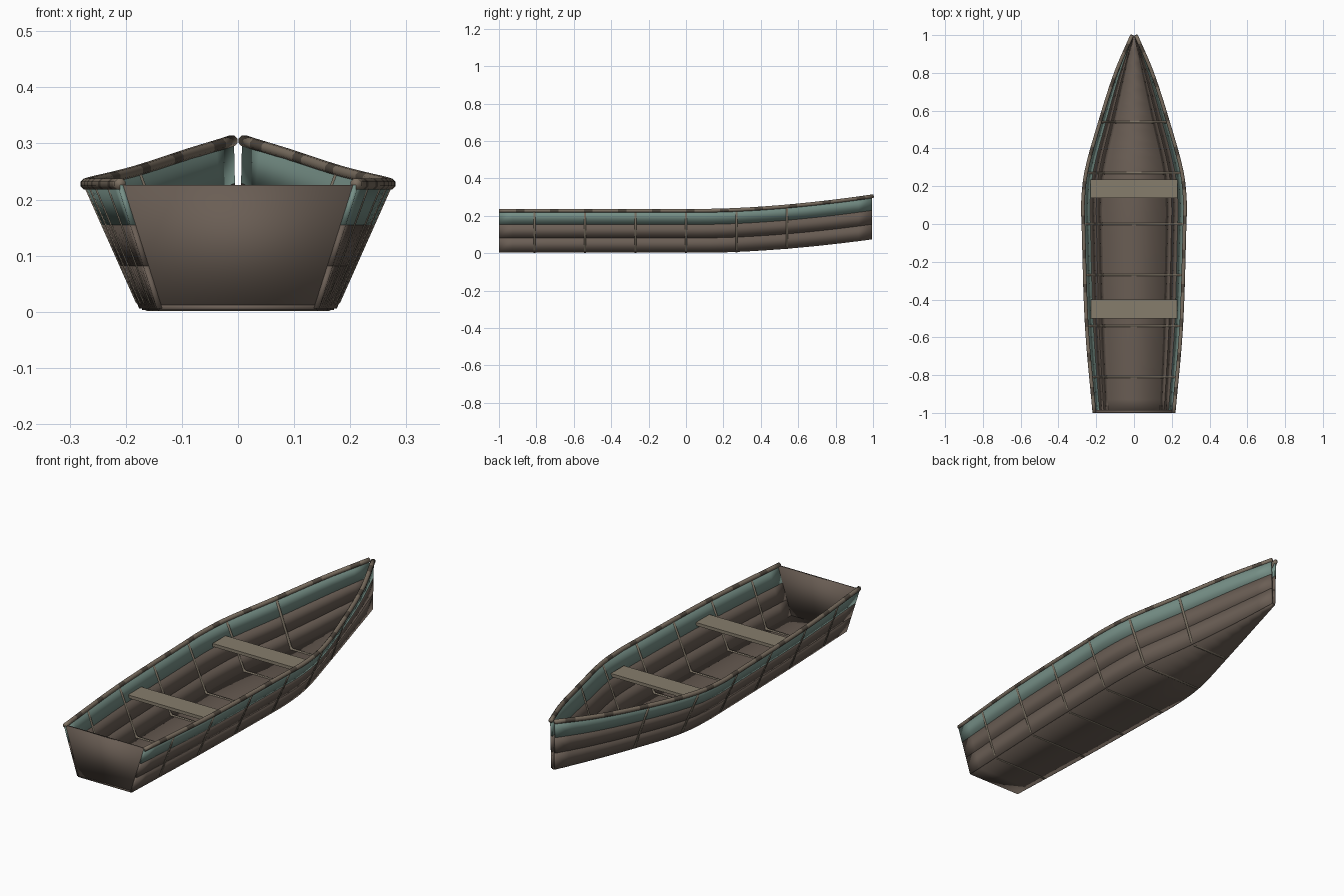
import bpy, bmesh, math
from mathutils import Vector

cube = bpy.data.objects.get("Cube")
if cube:
    bpy.data.objects.remove(cube, do_unlink=True)


def material(name, rgb):
    m = bpy.data.materials.new(name)
    m.use_nodes = True
    m.diffuse_color = (*rgb, 1)
    m.node_tree.nodes["Principled BSDF"].inputs["Base Color"].default_value = (*rgb, 1)
    return m


BROWN = material("brown wood", (0.145, 0.112, 0.09))
TEAL = material("faded teal paint", (0.18, 0.275, 0.24))
SEAT = material("pale seat wood", (0.24, 0.205, 0.15))
RAIL = material("tan rail wood", (0.2, 0.16, 0.12))
DARK = material("dark rail wood", (0.085, 0.068, 0.052))
RIB = material("rib wood", (0.19, 0.16, 0.12))

# Half widths along the length: (y, top edge, bottom edge)
KNOTS = [(-1, 0.21, 0.14), (-0.54, 0.25, 0.158), (0, 0.268, 0.17), (0.12, 0.27, 0.17),
         (0.28, 0.252, 0.157), (0.54, 0.18, 0.1), (0.8, 0.096, 0.045), (1, 0.01, 0.006)]


def half_width(y, col):
    """Smooth cubic through the knots."""
    i = max(k for k in range(len(KNOTS) - 1) if KNOTS[k][0] <= y + 1e-6)

    def slope(k):
        a, b = KNOTS[max(k - 1, 0)], KNOTS[min(k + 1, len(KNOTS) - 1)]
        return (b[col] - a[col]) / (b[0] - a[0])
    p, q = KNOTS[i], KNOTS[i + 1]
    h = q[0] - p[0]
    t = (y - p[0]) / h
    return ((2 * t**3 - 3 * t**2 + 1) * p[col] + (t**3 - 2 * t**2 + t) * h * slope(i)
            + (3 * t**2 - 2 * t**3) * q[col] + (t**3 - t**2) * h * slope(i + 1))


def lift(y):
    return 0.072 * (max(y - 0.1, 0) / 0.9) ** 1.7


def hull(y, t):
    """Point on the left side of the hull, t from bottom (0) to top edge (1)."""
    top, low = half_width(y, 1), half_width(y, 2)
    z_low, z_top = 0.006 + lift(y), 0.226 + 1.07 * lift(y)
    return Vector((low + (top - low) * t, y, z_low + (z_top - z_low) * t))


def stations(a, b, n):
    return [a + (b - a) * i / n for i in range(n + 1)]


def loft(name, rings, mats, smooth=True, rule=None, mirror=False):
    """Skin closed rings into a capped solid."""
    bm = bmesh.new()
    vs = [[bm.verts.new(p) for p in ring] for ring in rings]
    n = len(rings[0])
    for i in range(len(vs) - 1):
        for j in range(n):
            k = (j + 1) % n
            f = bm.faces.new((vs[i][j], vs[i][k], vs[i + 1][k], vs[i + 1][j]))
            f.material_index = rule(i) if rule else 0
    bm.faces.new(vs[0])
    bm.faces.new(vs[-1])
    bmesh.ops.recalc_face_normals(bm, faces=bm.faces[:])
    for f in bm.faces:
        f.smooth = smooth
    me = bpy.data.meshes.new(name)
    bm.to_mesh(me)
    bm.free()
    for m in mats:
        me.materials.append(m)
    ob = bpy.data.objects.new(name, me)
    bpy.context.collection.objects.link(ob)
    if mirror:
        mod = ob.modifiers.new("mirror", 'MIRROR')
        mod.use_mirror_merge = False
    return ob


def tube_rings(path, radius, ref, sides=8):
    """Rings of a round bar following a path."""
    rings = []
    for i, p in enumerate(path):
        d = (path[min(i + 1, len(path) - 1)] - path[max(i - 1, 0)]).normalized()
        u = d.cross(ref).normalized()
        v = u.cross(d)
        rings.append([p + radius * (u * math.cos(a) + v * math.sin(a))
                      for a in (math.tau * (k + 0.5) / sides for k in range(sides))])
    return rings


def box(name, x, y0, y1, z0, z1, mat):
    return loft(name, [[(-x, y, z0), (x, y, z0), (x, y, z1), (-x, y, z1)]
                       for y in (y0, y1)], [mat], smooth=False)


# Side planks, three strakes mirrored to both sides
ys = stations(-1, 0.995, 28)
for name, lo, hi, mat in (("lower_plank", 0, 0.345, BROWN),
                          ("middle_plank", 0.345, 0.675, BROWN),
                          ("upper_plank", 0.675, 1, TEAL)):
    rings = []
    for y in ys:
        ring = []
        for t, off in ((lo, 0.005), (hi, 0.005), (hi, -0.005), (lo, -0.005)):
            p = hull(y, t)
            p.x = max(p.x + off, 0.002)
            ring.append(p)
        rings.append(ring)
    loft(name, rings, [mat], mirror=True)

# Bottom board
rings = []
for y in ys:
    w, z = half_width(y, 2), lift(y)
    rings.append([(-w, y, z + 0.003), (w, y, z + 0.003), (w, y, z + 0.012), (-w, y, z + 0.012)])
loft("bottom_board", rings, [BROWN])

# Transom closing the stern
rings = []
for y in (-1, -0.986):
    a, b = hull(-1, 0), hull(-1, 1)
    rings.append([(-a.x, y, a.z), (a.x, y, a.z), (b.x, y, b.z), (-b.x, y, b.z)])
loft("transom", rings, [BROWN])

# Gunwale rails with darker worn patches
path = [hull(y, 1) + Vector((0, 0, 0.002)) for y in stations(-1, 1, 44)]
loft("gunwale_rail", tube_rings(path, 0.0105, Vector((0, 0, 1))), [RAIL, DARK],
     rule=lambda i: 1 if i % 4 == 2 else 0, mirror=True)

# Ribs wrapping the hull
for i in range(6):
    y = -0.81 + 0.27 * i
    side = [hull(y, t) for t in (1, 0.5, 0.06)]
    corner = hull(y, 0) + Vector((-0.008, 0, 0.002))
    left = side + [corner]
    right = [Vector((-p.x, p.y, p.z)) for p in reversed(left)]
    loft("rib_%d" % (i + 1), tube_rings(left + right, 0.008, Vector((0, 1, 0)), 6), [RIB])

# Bench seats
box("front_seat", 0.23, 0.138, 0.235, 0.163, 0.178, SEAT)
box("rear_seat", 0.228, -0.5, -0.4, 0.163, 0.178, SEAT)
